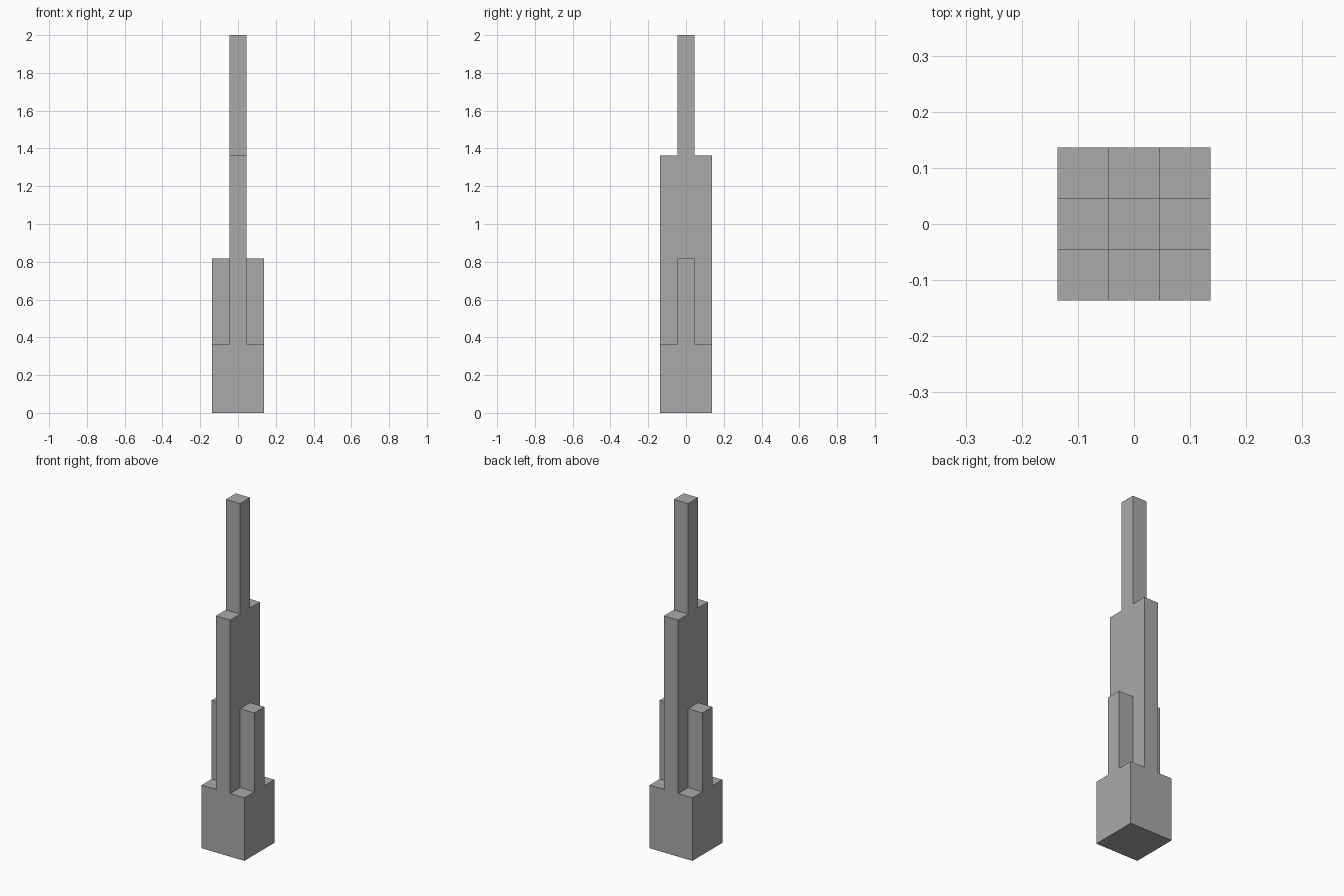
import bpy
import bmesh
from mathutils import Matrix, Vector

if "Cube" in bpy.data.objects:
    bpy.data.objects.remove(bpy.data.objects["Cube"], do_unlink=True)

U = 1 / 11  # module: width of one bay

# One plain grey for the whole tower
grey = bpy.data.materials.new("concrete_grey")
grey.use_nodes = True
colour = (0.4, 0.4, 0.4, 1)
grey.diffuse_color = colour
grey.node_tree.nodes["Principled BSDF"].inputs["Base Color"].default_value = colour


def block(name, width, depth, bottom, top, x=0):
    """Flat-faced box, all sizes counted in modules."""
    bm = bmesh.new()
    size = Matrix.Diagonal((width * U, depth * U, (top - bottom) * U, 1))
    bmesh.ops.create_cube(bm, size=1, matrix=size)
    mesh = bpy.data.meshes.new(name)
    bm.to_mesh(mesh)
    bm.free()
    mesh.materials.append(grey)
    obj = bpy.data.objects.new(name, mesh)
    obj.location = Vector((x, 0, (bottom + top) / 2)) * U
    bpy.context.collection.objects.link(obj)
    return obj


# Square podium, tall slab across it, and the spire on top
block("podium", 3, 3, 0, 4)
block("main_slab", 1, 3, 4, 15)
block("spire", 1, 1, 15, 22)

# Lower wings on either side of the slab
for side, x in (("left", 1), ("right", -1)):
    block(f"{side}_wing", 1, 1, 4, 9, x)
